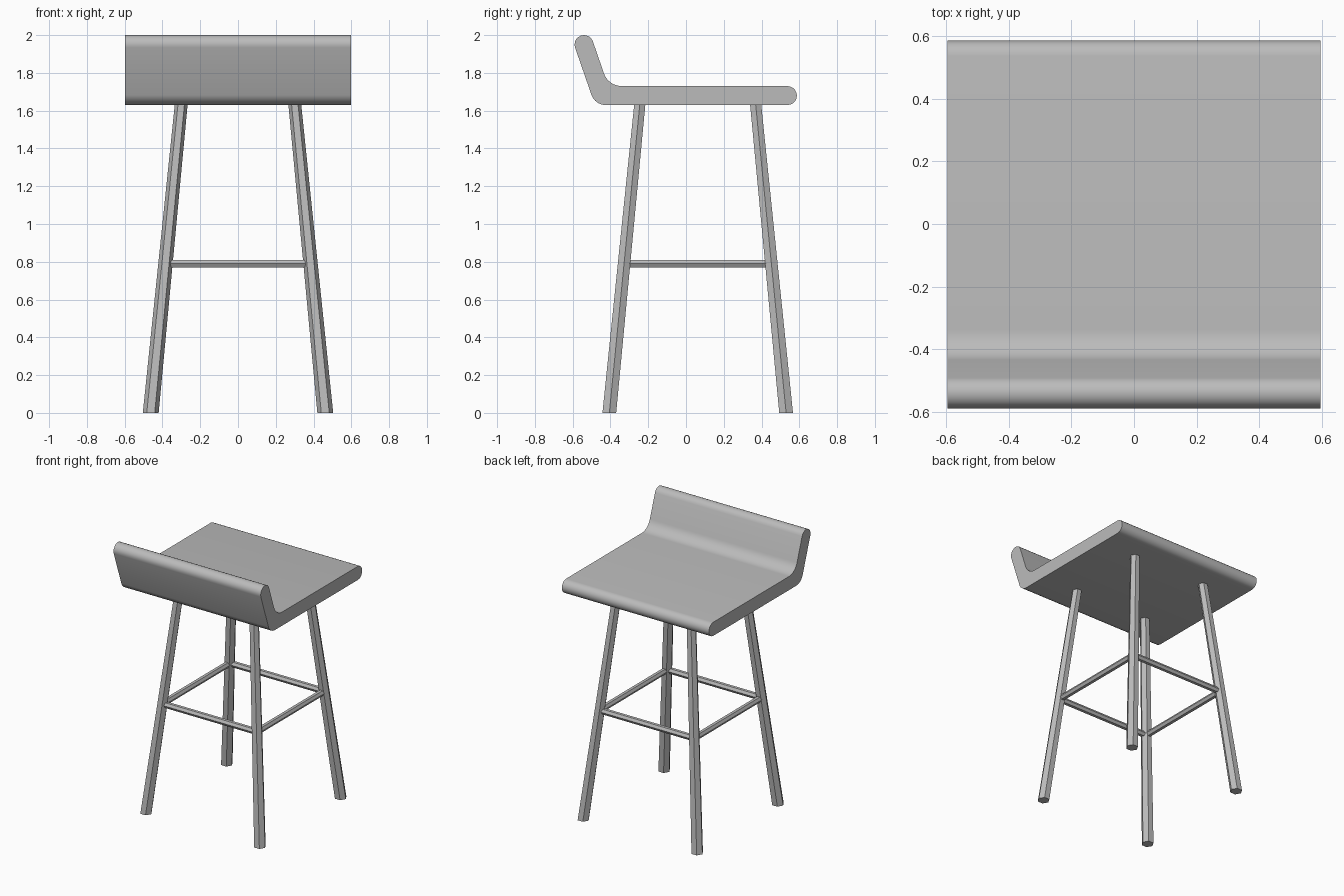
import bpy, bmesh, math
from mathutils import Vector

if "Cube" in bpy.data.objects:
    bpy.data.objects.remove(bpy.data.objects["Cube"], do_unlink=True)

GREY = (0.5, 0.5, 0.5, 1)
grey = bpy.data.materials.new("plain grey")
grey.use_nodes = True
grey.diffuse_color = GREY
grey.node_tree.nodes["Principled BSDF"].inputs["Base Color"].default_value = GREY


def add_object(name, bm):
    bmesh.ops.recalc_face_normals(bm, faces=bm.faces)
    mesh = bpy.data.meshes.new(name)
    bm.to_mesh(mesh)
    bm.free()
    mesh.materials.append(grey)
    obj = bpy.data.objects.new(name, mesh)
    bpy.context.collection.objects.link(obj)
    return obj


def arc(y, z, r, start, end, steps=10):
    angles = [math.radians(start + (end - start) * i / steps) for i in range(steps + 1)]
    return [(y + r * math.cos(a), z + r * math.sin(a)) for a in angles]


def rod(name, a, b, ra, rb, u, v, sides=6):
    """Tapered rod from a to b with its end rings lying in the plane of u and v."""
    bm = bmesh.new()
    rings = []
    for centre, r in ((a, ra), (b, rb)):
        rings.append([bm.verts.new(centre + r * (u * math.cos(t) + v * math.sin(t)))
                      for t in (math.tau * i / sides for i in range(sides))])
    for i in range(sides):
        j = (i + 1) % sides
        bm.faces.new((rings[0][i], rings[0][j], rings[1][j], rings[1][i]))
    for ring in rings:
        bm.faces.new(ring)
    return add_object(name, bm)


# Seat and low backrest: one rounded side profile extruded across the width
profile = (arc(0.537, 1.68, 0.05, -90, 90)
           + arc(-0.34, 1.83, 0.10, 270, 199)
           + arc(-0.54, 1.95, 0.05, 19, 199)
           + arc(-0.425, 1.71, 0.08, 199, 270))
bm = bmesh.new()
side = bm.faces.new([bm.verts.new((-0.597, y, z)) for y, z in profile])
ext = bmesh.ops.extrude_face_region(bm, geom=[side])
bmesh.ops.translate(bm, vec=(1.194, 0, 0),
                    verts=[g for g in ext["geom"] if isinstance(g, bmesh.types.BMVert)])
seat = add_object("seat", bm)
bpy.context.view_layer.objects.active = seat
seat.select_set(True)
bpy.ops.object.shade_smooth_by_angle(angle=math.radians(35))
seat.select_set(False)

# Splayed, tapered legs
X, Y, Z = Vector((1, 0, 0)), Vector((0, 1, 0)), Vector((0, 0, 1))
MID_Y, SEAT_Z, BAR_Z = 0.062, 1.64, 0.79


def leg_centre(sx, sy, z):
    t = z / SEAT_Z
    return Vector((sx * (0.462 - 0.162 * t), MID_Y + sy * (0.468 - 0.162 * t), z))


for sx, side_name in ((1, "left"), (-1, "right")):
    for sy, end_name in ((-1, "front"), (1, "back")):
        rod(f"{end_name}_{side_name}_leg", leg_centre(sx, sy, 0),
            leg_centre(sx, sy, SEAT_Z), 0.042, 0.034, X, Y)

# Footrest bars joining the legs
for s, end_name, side_name in ((-1, "front", "right"), (1, "back", "left")):
    rod(f"{end_name}_bar", leg_centre(-1, s, BAR_Z), leg_centre(1, s, BAR_Z),
        0.022, 0.022, Y, Z)
    rod(f"{side_name}_bar", leg_centre(s, -1, BAR_Z), leg_centre(s, 1, BAR_Z),
        0.022, 0.022, X, Z)
